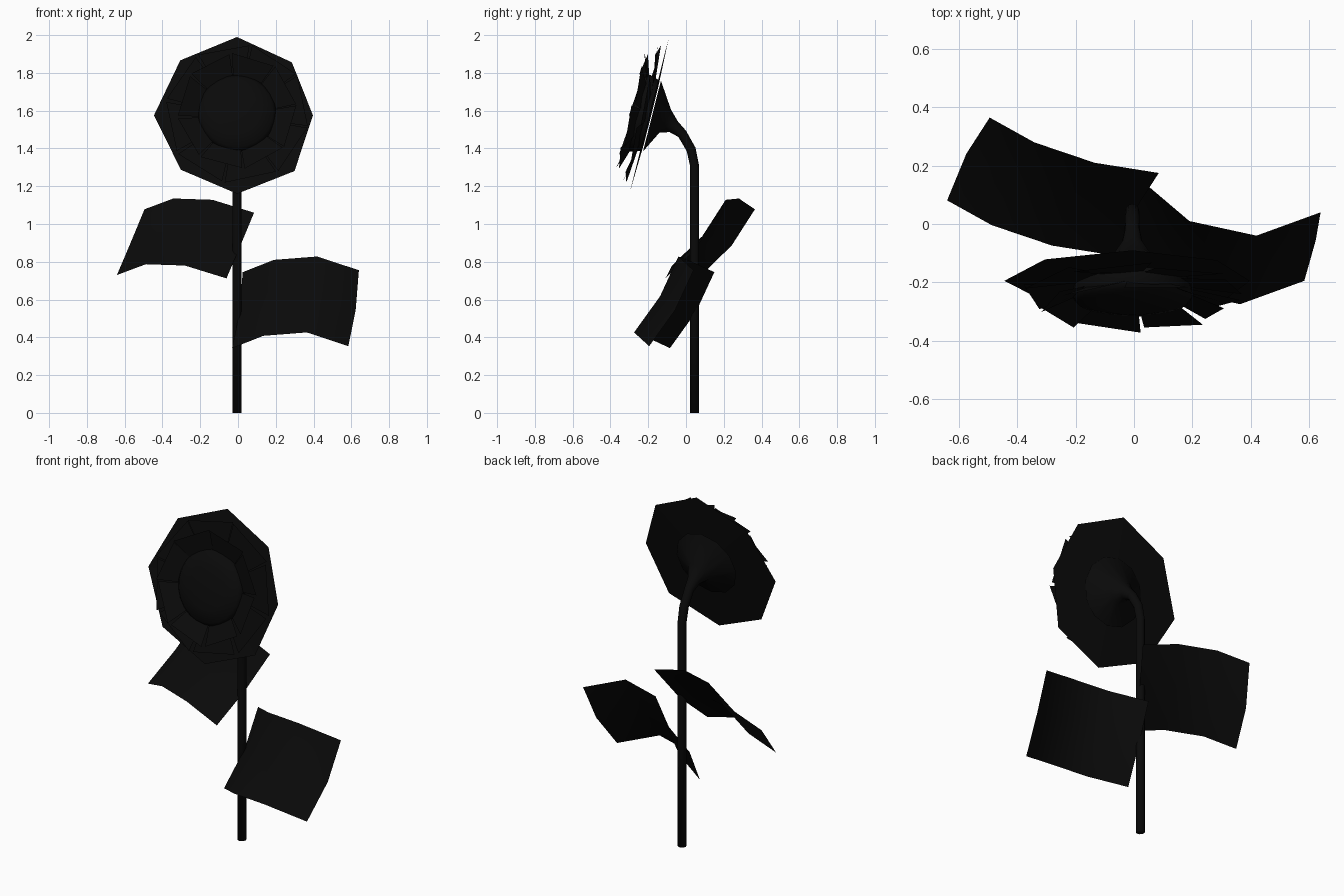
import bpy, math
from mathutils import Vector

if "Cube" in bpy.data.objects:
    bpy.data.objects.remove(bpy.data.objects["Cube"])

black = bpy.data.materials.new("black")
black.diffuse_color = (0.003, 0.003, 0.003, 1)
black.use_nodes = True
black.node_tree.nodes["Principled BSDF"].inputs["Base Color"].default_value = black.diffuse_color

# Flower head frame: faces front and slightly up
C = Vector((-0.005, -0.195, 1.575))
U = Vector((1, 0, 0))
V = Vector((0, 0.245, 0.97)).normalized()
N = U.cross(V)


def head(r, a, t):
    return C + U * (r * math.cos(a)) + V * (r * math.sin(a)) + N * t


def make(name, verts, faces, smooth=True):
    me = bpy.data.meshes.new(name)
    me.from_pydata([tuple(v) for v in verts], [], faces)
    me.materials.append(black)
    ob = bpy.data.objects.new(name, me)
    bpy.context.collection.objects.link(ob)
    for p in me.polygons:
        p.use_smooth = smooth
    return ob


def bridge(rings, n):
    return [(i * n + j, i * n + (j + 1) % n, (i + 1) * n + (j + 1) % n, (i + 1) * n + j)
            for i in range(rings - 1) for j in range(n)]


# Stem: bent tube flaring into the back of the head (y, z, radius)
path = [(0.045, 0, 0.024), (0.045, 0.7, 0.024), (0.045, 1.31, 0.024), (0.027, 1.395, 0.025),
        (-0.02, 1.477, 0.026), (-0.065, 1.515, 0.036), (-0.11, 1.545, 0.068), (-0.18, 1.572, 0.193)]
n = 12
verts = []
for i, (y, z, r) in enumerate(path):
    a, b = path[max(i - 1, 0)], path[min(i + 1, len(path) - 1)]
    d = Vector((0, b[0] - a[0], b[1] - a[1])).normalized()
    if i == len(path) - 1:
        d = N
    side = d.cross(U)
    for k in range(n):
        w = 2 * math.pi * k / n
        verts.append(Vector((-0.006, y, z)) + r * (U * math.cos(w) - side * math.sin(w)))
stem = make("stem", verts, [tuple(range(n))[::-1]] + bridge(len(path), n))

# Back petals: slightly uneven octagonal sheet
radii = [0.402, 0.41, 0.428, 0.425, 0.44, 0.42, 0.428, 0.43]
verts = [head(0.15, k * math.pi / 4, -0.01) for k in range(8)]
verts += [head(r, k * math.pi / 4, 0.0) for k, r in enumerate(radii)]
make("back_petals", verts, bridge(2, 8), False)


# Front petals: separate square-ended sheets, one side lifted over the next
def petal_ring(name, r0, t0, r1, t1, count, phase):
    verts, faces = [], []
    h = math.pi / count
    for k in range(count):
        a = phase + 2 * h * k
        b = len(verts)
        verts += [head(r0, a - h, t0), head(r1, a - h * 0.95, t1 - 0.012),
                  head(r1, a + h * 0.95, t1 + 0.006), head(r0, a + h, t0)]
        faces.append((b, b + 1, b + 2, b + 3))
    make(name, verts, faces, False)


petal_ring("middle_petals", 0.15, 0.01, 0.38, 0.042, 8, 0.2)
petal_ring("inner_petals", 0.17, 0.04, 0.315, 0.098, 8, 0.5)

# Seed disc: shallow dome
n = 24
prof = [(0.195, 0.0), (0.21, 0.05), (0.19, 0.075), (0.12, 0.09), (0.05, 0.096)]
verts = [head(r, 2 * math.pi * k / n, t) for r, t in prof for k in range(n)]
last = (len(prof) - 1) * n
make("seed_disc", verts, bridge(len(prof), n) + [tuple(range(last, last + n))])


# Leaves: arched sheets folded along the midrib
def leaf(name, top, across, fold):
    rows = []
    for p in top:
        p = Vector(p)
        rows += [p, p + across / 2 + fold, p + across]
    faces = [(i * 3 + j, i * 3 + j + 1, i * 3 + j + 4, i * 3 + j + 3)
             for i in range(3) for j in range(2)]
    make(name, rows, faces)


leaf("right_leaf", [(0.025, 0.15, 0.745), (0.19, 0.01, 0.81), (0.42, -0.04, 0.828), (0.64, 0.04, 0.755)],
     Vector((-0.056, -0.235, -0.402)), Vector((0.011, 0.02, -0.01)))
leaf("left_leaf", [(0.085, 0.175, 1.06), (-0.135, 0.21, 1.128), (-0.342, 0.28, 1.135), (-0.495, 0.365, 1.078)],
     Vector((-0.146, -0.284, -0.348)), Vector((-0.007, 0.018, -0.019)))
